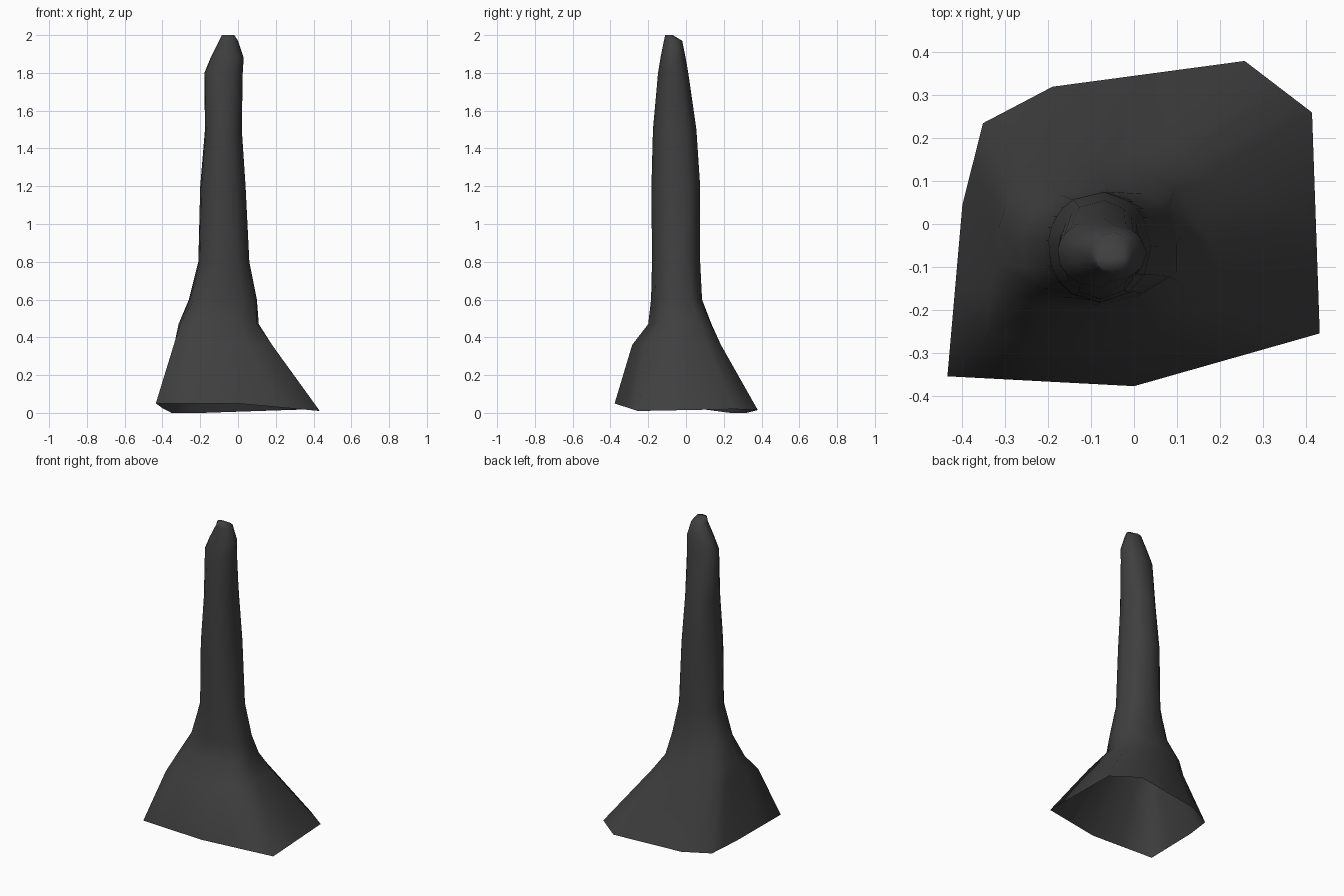
import bpy, bmesh, math

if "Cube" in bpy.data.objects:
    bpy.data.objects.remove(bpy.data.objects["Cube"])

# single dark grey colour
grey = bpy.data.materials.new("dark_grey")
grey.diffuse_color = (0.05, 0.05, 0.05, 1)
grey.use_nodes = True
grey.node_tree.nodes["Principled BSDF"].inputs["Base Color"].default_value = grey.diffuse_color

# irregular foot outline (x, y, z), counter-clockwise
FOOT = [(-0.435, -0.355, 0.05), (0.0, -0.378, 0.05), (0.433, -0.255, 0.01),
        (0.415, 0.26, 0.02), (0.258, 0.38, 0.015), (-0.19, 0.32, 0.0),
        (-0.352, 0.235, 0.0), (-0.40, 0.045, 0.025)]

# rings: height, x min, x max, y min, y max, roundness
RINGS = [(0.36, -0.34, 0.18, -0.285, 0.185, 0.15),
         (0.47, -0.315, 0.11, -0.20, 0.135, 0.4),
         (0.60, -0.26, 0.10, -0.185, 0.085, 0.75),
         (0.80, -0.21, 0.06, -0.18, 0.075, 1),
         (1.20, -0.20, 0.04, -0.183, 0.075, 1),
         (1.50, -0.175, 0.02, -0.175, 0.055, 1),
         (1.80, -0.178, 0.025, -0.148, 0.012, 1),
         (1.88, -0.145, 0.03, -0.135, -0.002, 1),
         (1.97, -0.10, 0.0, -0.117, -0.02, 1),
         (2.00, -0.085, -0.02, -0.11, -0.07, 1)]


def with_midpoints(points):
    out = []
    for i, p in enumerate(points):
        q = points[(i + 1) % len(points)]
        out += [p, tuple((a + b) / 2 for a, b in zip(p, q))]
    return out


def fit(values, low, high):
    a, b = min(values), max(values)
    return [low + (v - a) / (b - a) * (high - low) for v in values]


def ring_points(z, x0, x1, y0, y1, roundness):
    """Blend the foot outline towards an ellipse and fit it to the extents."""
    xs, ys = [], []
    for x, y, _ in outline:
        a = math.atan2(y, x)
        xs.append((1 - roundness) * x / 0.434 + roundness * math.cos(a))
        ys.append((1 - roundness) * y / 0.38 + roundness * math.sin(a))
    return [(x, y, z) for x, y in zip(fit(xs, x0, x1), fit(ys, y0, y1))]


# lofted spire, open underneath and capped at the tip
outline = with_midpoints(FOOT)
bm = bmesh.new()
loops = [[bm.verts.new(p) for p in pts]
         for pts in [outline] + [ring_points(*r) for r in RINGS]]
n = len(outline)
for low, high in zip(loops, loops[1:]):
    for i in range(n):
        j = (i + 1) % n
        bm.faces.new((low[i], low[j], high[j], high[i]))
bm.faces.new(loops[-1])
mesh = bpy.data.meshes.new("flared_spire")
bm.to_mesh(mesh)
bm.free()
mesh.materials.append(grey)
mesh.shade_smooth()
spire = bpy.data.objects.new("flared_spire", mesh)
bpy.context.collection.objects.link(spire)
